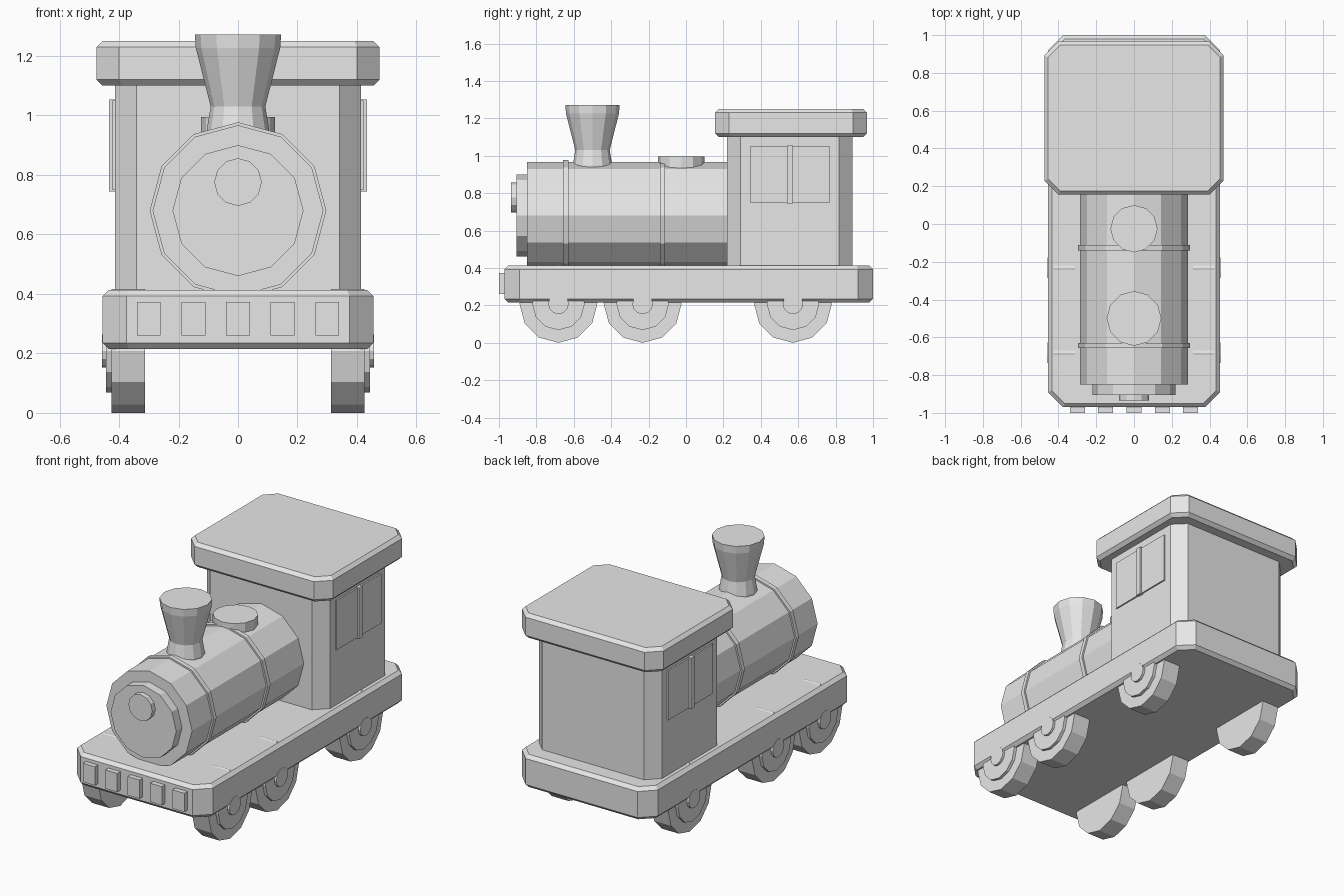
import bpy
import bmesh
import math
from mathutils import Matrix

cube = bpy.data.objects.get("Cube")
if cube:
    bpy.data.objects.remove(cube, do_unlink=True)

# Single plain finish
grey = bpy.data.materials.new("plain_grey")
grey.use_nodes = True
grey.diffuse_color = (0.8, 0.8, 0.8, 1)
grey.node_tree.nodes["Principled BSDF"].inputs["Base Color"].default_value = (0.8, 0.8, 0.8, 1)


def finish(name, bm):
    bmesh.ops.recalc_face_normals(bm, faces=bm.faces)
    mesh = bpy.data.meshes.new(name)
    bm.to_mesh(mesh)
    bm.free()
    mesh.materials.append(grey)
    obj = bpy.data.objects.new(name, mesh)
    bpy.context.collection.objects.link(obj)
    return obj


def loft(name, rings):
    """Skin a stack of equal-length rings and cap both ends."""
    bm = bmesh.new()
    loops = [[bm.verts.new(p) for p in ring] for ring in rings]
    n = len(loops[0])
    for a, b in zip(loops, loops[1:]):
        for i in range(n):
            j = (i + 1) % n
            bm.faces.new((a[i], a[j], b[j], b[i]))
    bm.faces.new(loops[0])
    bm.faces.new(loops[-1])
    return finish(name, bm)


def octagon(half, y0, y1, cut, inset, z):
    """Rectangle with clipped corners, shrunk evenly by inset."""
    x, a, b = half - inset, y0 + inset, y1 - inset
    c = cut - inset * (2 - math.sqrt(2))
    return [(x, a + c, z), (x, b - c, z), (x - c, b, z), (c - x, b, z),
            (-x, b - c, z), (-x, a + c, z), (c - x, a, z), (x - c, a, z)]


def slab(name, half, y0, y1, z0, z1, cut, edge):
    levels = [(z0, edge), (z0 + edge, 0), (z1 - edge, 0), (z1, edge)] if edge else [(z0, 0), (z1, 0)]
    return loft(name, [octagon(half, y0, y1, cut, e, z) for z, e in levels])


def turned(name, profile, axis, centre, sides=12):
    """Rings of (radius, distance) along an axis through centre."""
    rings = []
    for r, d in profile:
        ring = []
        for i in range(sides):
            t = math.tau * i / sides
            u, v = r * math.cos(t), r * math.sin(t)
            p = {"x": (d, u, v), "y": (u, d, v), "z": (u, v, d)}[axis]
            ring.append([a + b for a, b in zip(p, centre)])
        rings.append(ring)
    return loft(name, rings)


def box(name, low, high):
    bm = bmesh.new()
    size = [b - a for a, b in zip(low, high)]
    mid = [(a + b) / 2 for a, b in zip(low, high)]
    bmesh.ops.create_cube(bm, size=1, matrix=Matrix.Translation(mid) @ Matrix.Diagonal((*size, 1)))
    return finish(name, bm)


# Chassis, cab and roof
slab("chassis", 0.455, -0.97, 1.0, 0.215, 0.413, 0.08, 0.02)
slab("cab", 0.413, 0.22, 0.89, 0.40, 1.12, 0.072, 0)
slab("roof", 0.475, 0.155, 0.967, 1.10, 1.25, 0.075, 0.02)

# Boiler with bands, front door and lamp
axle = (0, 0, 0.68)
turned("boiler", [(0.287, -0.85), (0.287, 0.25)], "y", axle)
for i, y in enumerate((-0.643, -0.126)):
    turned(f"boiler_band_{i + 1}", [(0.297, y - 0.014), (0.297, y + 0.014)], "y", axle)
turned("boiler_door", [(0.22, -0.905), (0.22, -0.84)], "y", axle)
turned("front_lamp", [(0.08, -0.935), (0.08, -0.89)], "y", (0, 0, 0.776))

# Chimney and steam dome
turned("chimney", [(0.105, 0.9), (0.105, 0.95), (0.092, 1.03), (0.142, 1.227), (0.145, 1.272)],
       "z", (0, -0.5, 0))
turned("steam_dome", [(0.125, 0.85), (0.125, 0.995)], "z", (0, -0.025, 0))

# Bumper blocks
for i in range(5):
    x = (i - 2) * 0.15
    box(f"bumper_block_{i + 1}", (x - 0.04, -1.0, 0.26), (x + 0.04, -0.95, 0.373))

# Wheels and windows on both sides
for side, s in (("left", 1), ("right", -1)):
    for place, y in (("front", -0.682), ("middle", -0.232), ("rear", 0.572)):
        centre = (0, y, 0.208)
        for part, r, a, b in (("wheel", 0.208, 0.313, 0.426),
                              ("wheel_ring", 0.14, 0.42, 0.444),
                              ("wheel_hub", 0.055, 0.44, 0.458)):
            turned(f"{side}_{place}_{part}", [(r, s * a), (r, s * b)], "x", centre)
    for part, y0, y1, z0, z1, out in (("window", 0.342, 0.77, 0.75, 1.05, 0.422),
                                      ("window_bar", 0.54, 0.572, 0.745, 1.054, 0.434)):
        xs = sorted((s * 0.405, s * out))
        box(f"{side}_{part}", (xs[0], y0, z0), (xs[1], y1, z1))
